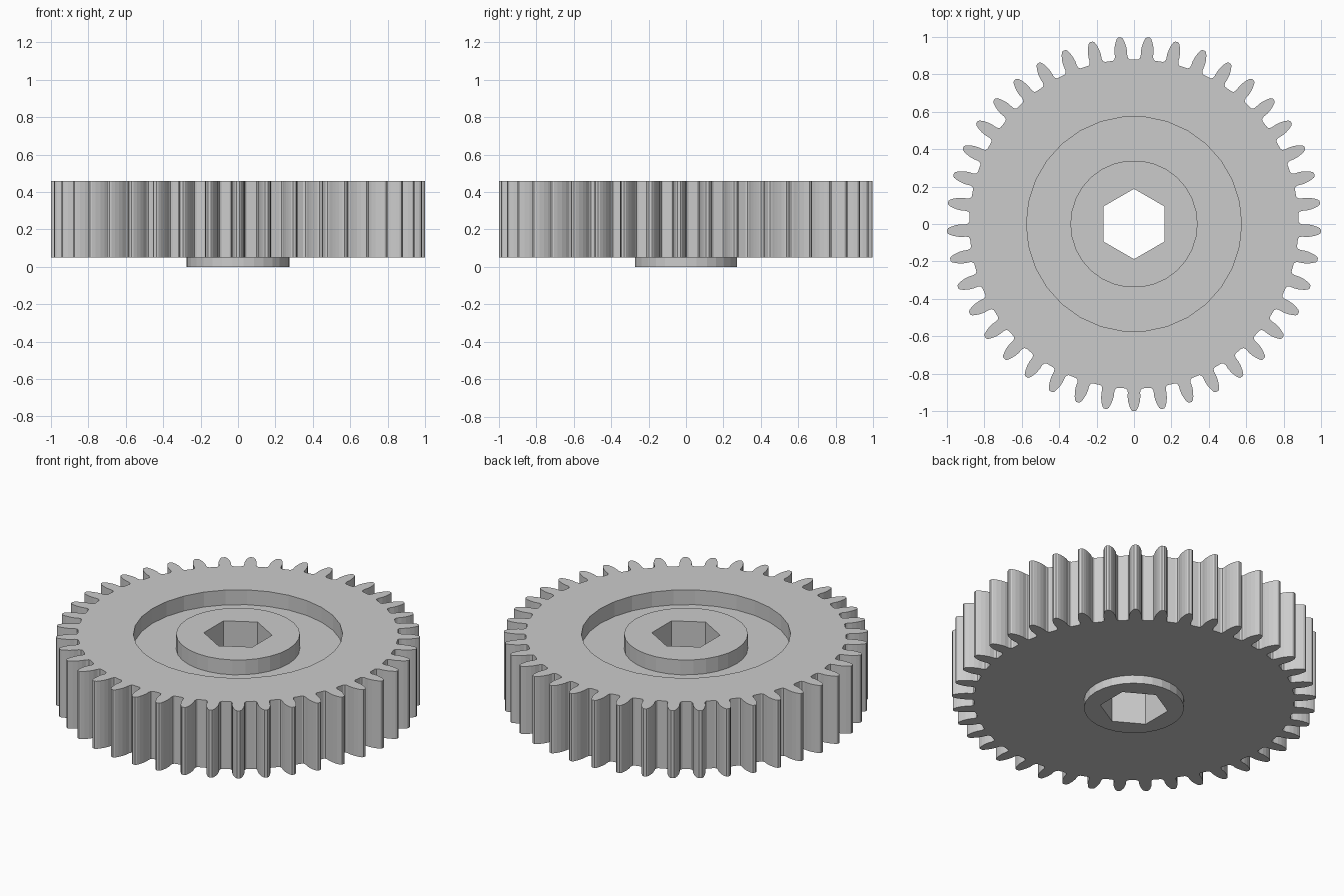
import bpy, bmesh, math

cube = bpy.data.objects.get("Cube")
if cube:
    bpy.data.objects.remove(cube, do_unlink=True)

TEETH = 41
BASE, FLOOR, TOP = 0.05, 0.37, 0.46
# half tooth: (radius, half width), from root to tip
FLANK = [(0.88, 0.046), (0.886, 0.037), (0.9, 0.033), (0.925, 0.034),
         (0.95, 0.031), (0.975, 0.024), (0.993, 0.016), (1.0, 0.008)]


def circle(radius, sides, turn=0.0):
    step = 2 * math.pi / sides
    return [(radius * math.cos(turn + i * step), radius * math.sin(turn + i * step))
            for i in range(sides)]


def gear_outline():
    points = []
    for t in range(TEETH):
        mid = -math.pi / 2 + t * 2 * math.pi / TEETH
        tooth = [(r, -w) for r, w in FLANK] + [(r, w) for r, w in reversed(FLANK)]
        for r, w in tooth:
            a = mid + w / r
            points.append((r * math.cos(a), r * math.sin(a)))
    return points


bm = bmesh.new()


def ring(points, z):
    verts = [bm.verts.new((x, y, z)) for x, y in points]
    return [bm.edges.new((v, verts[(i + 1) % len(verts)])) for i, v in enumerate(verts)]


def wall(points, z_low, z_high):
    """Upright wall along a closed outline; returns its two edge rings."""
    low, high = ring(points, z_low), ring(points, z_high)
    for a, b in zip(low, high):
        bm.faces.new((a.verts[0], a.verts[1], b.verts[1], b.verts[0]))
    return low, high


def cap(outer, inner, up):
    """Flat face between two outlines at the same height."""
    bmesh.ops.triangle_fill(bm, edges=outer + inner, use_beauty=True,
                            normal=(0, 0, up))


# walls: teeth, recess, hub, hexagonal bore and lower collar
teeth_low, teeth_high = wall(gear_outline(), BASE, TOP)
recess_low, recess_high = wall(circle(0.575, 30), FLOOR, TOP)
hub_low, hub_high = wall(circle(0.34, 30), FLOOR, TOP)
bore_low, bore_high = wall(circle(0.188, 6, math.pi / 2), 0, TOP)
collar_low, collar_high = wall(circle(0.275, 30), 0, BASE)

# flat faces joining the walls
cap(teeth_high, recess_high, 1)
cap(recess_low, hub_low, 1)
cap(hub_high, bore_high, 1)
cap(collar_low, bore_low, -1)
cap(teeth_low, collar_high, -1)
bmesh.ops.recalc_face_normals(bm, faces=bm.faces)

mesh = bpy.data.meshes.new("spur_gear")
bm.to_mesh(mesh)
bm.free()
gear = bpy.data.objects.new("spur_gear", mesh)
bpy.context.collection.objects.link(gear)

grey = bpy.data.materials.new("plain_grey")
grey.use_nodes = True
colour = (0.6, 0.6, 0.6, 1)
grey.diffuse_color = colour
grey.node_tree.nodes["Principled BSDF"].inputs["Base Color"].default_value = colour
mesh.materials.append(grey)
